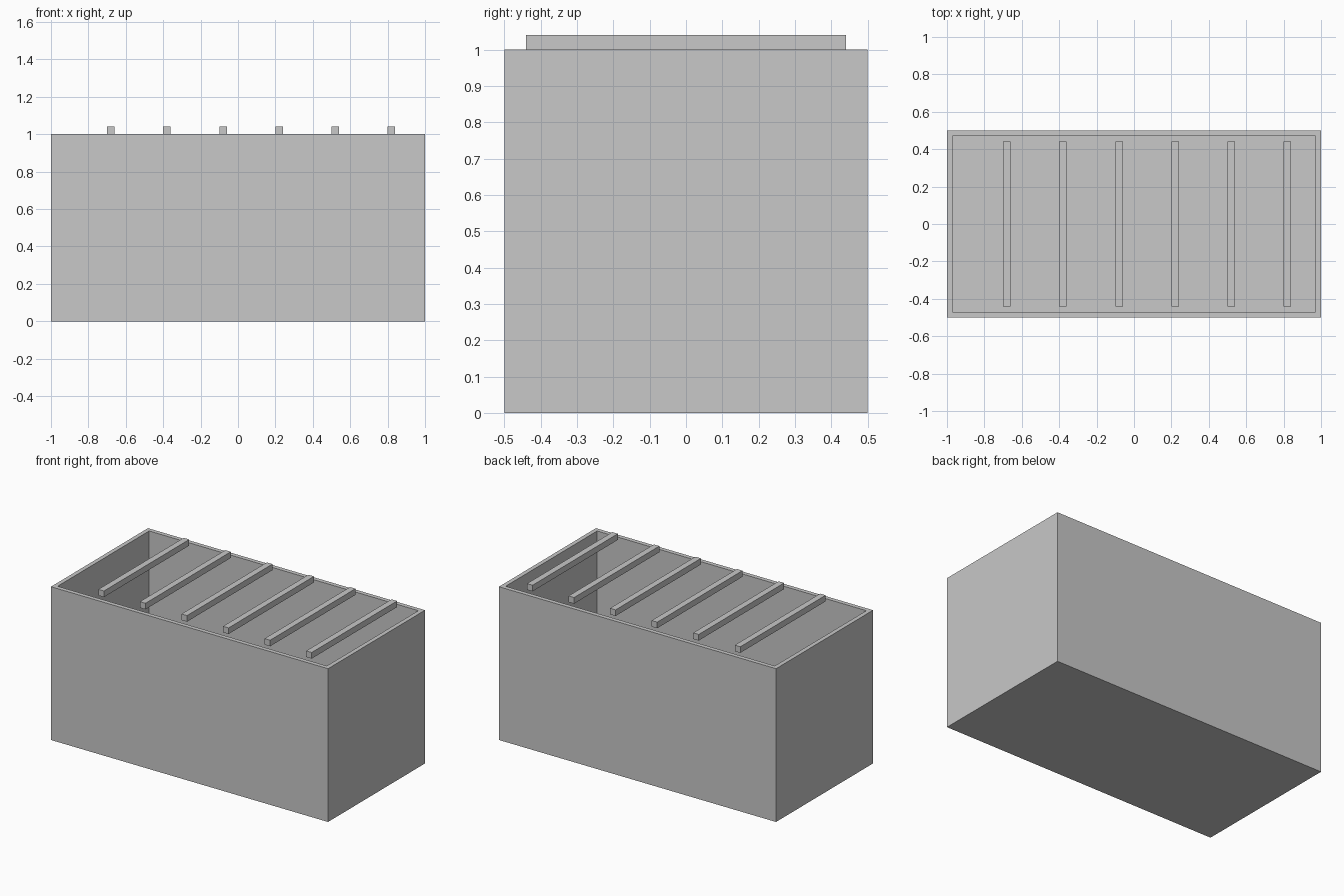
import bpy
import bmesh
from mathutils import Matrix, Vector

default = bpy.data.objects.get("Cube")
if default:
    bpy.data.objects.remove(default, do_unlink=True)

# Single flat colour
grey = bpy.data.materials.new("light_grey")
grey.use_nodes = True
colour = (0.58, 0.58, 0.58, 1)
grey.diffuse_color = colour
grey.node_tree.nodes["Principled BSDF"].inputs["Base Color"].default_value = colour

WALL = 0.04
HEIGHT = 1.0


def make_block(name, size, centre, hollow=False):
    bm = bmesh.new()
    bmesh.ops.create_cube(bm, size=1, matrix=Matrix.Diagonal((*size, 1)))
    if hollow:
        # Inset the top face to leave a rim, then sink it to the floor
        top = max(bm.faces, key=lambda f: f.calc_center_median().z)
        bmesh.ops.inset_region(bm, faces=[top], thickness=WALL)
        well = bmesh.ops.extrude_discrete_faces(bm, faces=[top])["faces"][0]
        bmesh.ops.translate(bm, verts=well.verts, vec=Vector((0, 0, WALL - size[2])))
    mesh = bpy.data.meshes.new(name)
    bm.to_mesh(mesh)
    bm.free()
    mesh.materials.append(grey)
    obj = bpy.data.objects.new(name, mesh)
    obj.location = centre
    bpy.context.collection.objects.link(obj)
    return obj


# Open-topped box
make_block("planter_box", (2, 1, HEIGHT), (0, 0, HEIGHT / 2), hollow=True)

# Evenly spaced slats across the opening
for i in range(6):
    make_block(f"slat_{i + 1}", (WALL, 0.88, WALL),
               (-0.68 + 0.3 * i, 0, HEIGHT + WALL / 2))
